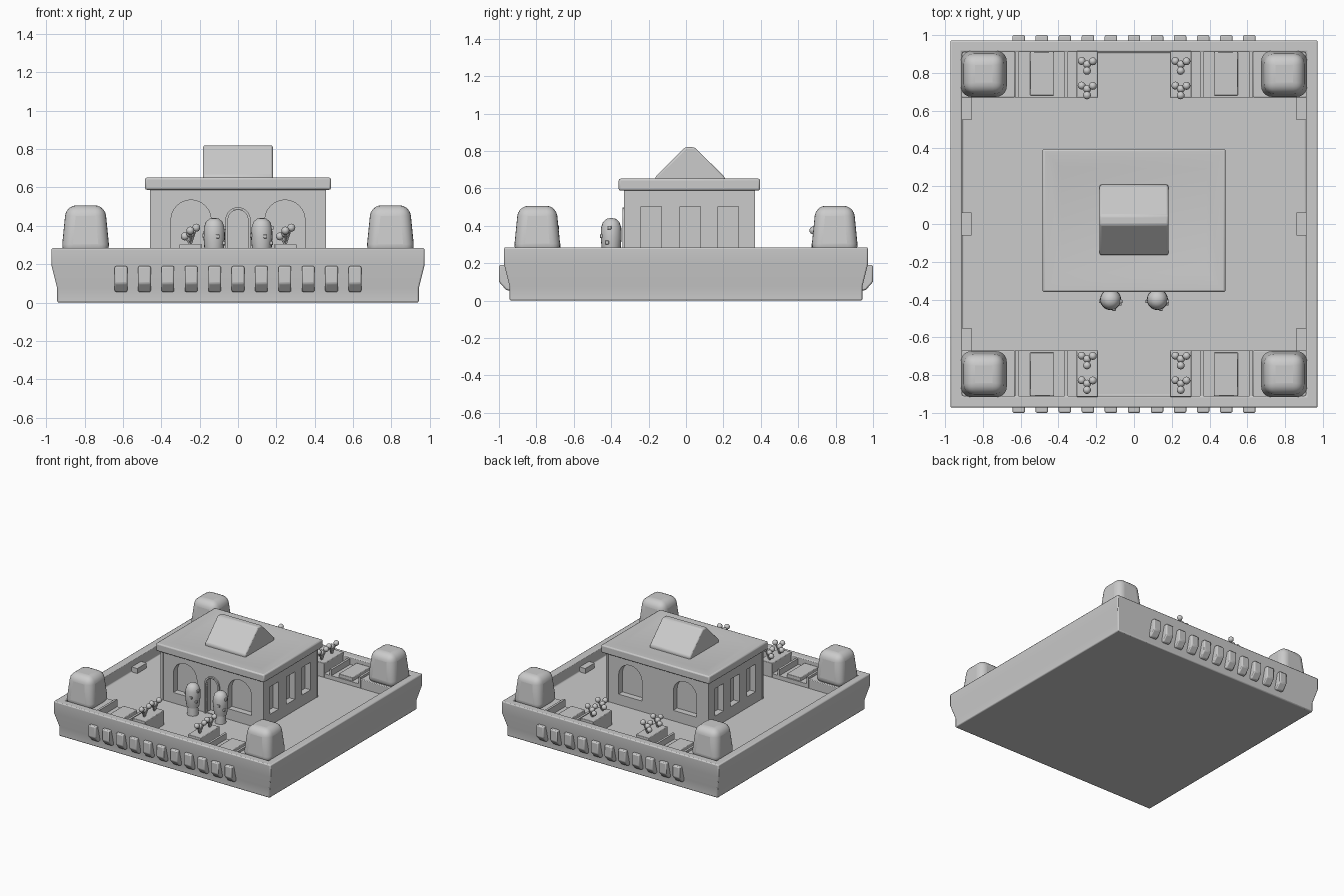
import bpy, bmesh, math
from mathutils import Vector

if "Cube" in bpy.data.objects:
    bpy.data.objects.remove(bpy.data.objects["Cube"], do_unlink=True)

stone = bpy.data.materials.new("plain grey")
stone.use_nodes = True
GREY = (0.6, 0.6, 0.6, 1)
stone.diffuse_color = GREY
stone.node_tree.nodes["Principled BSDF"].inputs["Base Color"].default_value = GREY

FLOOR = 0.19
RIM = 0.285


def finish(name, bm, bevel=0.0, segments=2, smooth=True):
    """Turn a bmesh into a named object, with optional rounded edges."""
    bmesh.ops.recalc_face_normals(bm, faces=bm.faces)
    mesh = bpy.data.meshes.new(name)
    bm.to_mesh(mesh)
    bm.free()
    mesh.materials.append(stone)
    ob = bpy.data.objects.new(name, mesh)
    bpy.context.collection.objects.link(ob)
    if bevel:
        mod = ob.modifiers.new("rounded edges", "BEVEL")
        mod.width, mod.segments = bevel, segments
        mod.limit_method = "ANGLE"
    if smooth:
        bpy.ops.object.select_all(action="DESELECT")
        ob.select_set(True)
        bpy.context.view_layer.objects.active = ob
        bpy.ops.object.shade_smooth_by_angle(angle=math.radians(35))
    return ob


def box(name, x, y, z, bevel=0.0, segments=2, taper=1.0):
    """Box from (min, max) pairs; taper narrows the top."""
    bm = bmesh.new()
    bmesh.ops.create_cube(bm, size=1)
    for v in bm.verts:
        k = taper if v.co.z > 0 else 1
        v.co = Vector((sum(x) / 2 + v.co.x * k * (x[1] - x[0]),
                       sum(y) / 2 + v.co.y * k * (y[1] - y[0]),
                       sum(z) / 2 + v.co.z * (z[1] - z[0])))
    return finish(name, bm, bevel, segments, smooth=bevel > 0)


def rings(name, levels, centre=(0, 0), bevel=0.0):
    """Stack of rectangles (half x, half y, z), capped at both ends."""
    bm = bmesh.new()
    loops = [[bm.verts.new((centre[0] + sx * a, centre[1] + sy * b, z))
              for sx, sy in ((-1, -1), (1, -1), (1, 1), (-1, 1))] for a, b, z in levels]
    for lo, hi in zip(loops, loops[1:]):
        for i in range(4):
            j = (i + 1) % 4
            bm.faces.new((lo[i], lo[j], hi[j], hi[i]))
    bm.faces.new(loops[0][::-1])
    bm.faces.new(loops[-1])
    return finish(name, bm, bevel)


def prism(name, points, axis, start, end, bevel=0.0):
    """Extrude a 2D outline (u, z) along x or y."""
    bm = bmesh.new()
    verts = [bm.verts.new((start, u, z) if axis == "x" else (u, start, z)) for u, z in points]
    face = bm.faces.new(verts)
    moved = bmesh.ops.extrude_face_region(bm, geom=[face])["geom"]
    step = Vector((end - start, 0, 0) if axis == "x" else (0, end - start, 0))
    bmesh.ops.translate(bm, vec=step, verts=[v for v in moved if isinstance(v, bmesh.types.BMVert)])
    return finish(name, bm, bevel)


def arch(cx, half, bottom, top):
    """Outline of a round-headed opening."""
    spring = top - half
    curve = [(cx + half * math.cos(math.pi * i / 12), spring + half * math.sin(math.pi * i / 12))
             for i in range(13)]
    return [(cx - half, bottom), (cx + half, bottom)] + curve


def cut(target, cutter):
    mod = target.modifiers.new("opening", "BOOLEAN")
    mod.operation, mod.object, mod.solver = "DIFFERENCE", cutter, "EXACT"
    cutter.hide_render = True
    cutter.hide_set(True)


def lathe(name, profile, x, y, steps=20):
    bm = bmesh.new()
    verts = [bm.verts.new((r, 0, z)) for r, z in profile]
    edges = [bm.edges.new(p) for p in zip(verts, verts[1:])]
    bmesh.ops.spin(bm, geom=verts + edges, axis=(0, 0, 1), cent=(0, 0, 0),
                   steps=steps, angle=math.tau)
    bmesh.ops.remove_doubles(bm, verts=bm.verts, dist=0.0005)
    bmesh.ops.translate(bm, vec=(x, y, 0), verts=bm.verts)
    return finish(name, bm)


# Walled base tray with a flared outer face and a sunken floor
rings("base_tray", [(0.943, 0.943, 0), (0.943, 0.943, 0.075), (0.972, 0.972, 0.19),
                    (0.972, 0.972, RIM), (0.91, 0.91, RIM), (0.91, 0.91, FLOOR)], bevel=0.008)

# Slanted studs along the front and back faces
for side in (-1, 1):
    for i in range(-5, 6):
        outline = [(side * 0.93, 0.055), (side * 0.96, 0.055), (side * 1.0, 0.1),
                   (side * 1.0, 0.19), (side * 0.93, 0.19)]
        prism("wall_stud", outline, "x", i * 0.122 - 0.033, i * 0.122 + 0.033, 0.008)

# Low blocks against the side walls
for side in (-1, 1):
    for y in (-0.61, 0, 0.61):
        box("side_block", sorted((side * 0.86, side * 0.92)), (y - 0.06, y + 0.06), (FLOOR - 0.01, 0.23))

# Building with recessed arches, doorway and windows
CY = 0.018
FRONT, BACK = CY - 0.345, CY + 0.345
walls = box("building_walls", (-0.455, 0.455), (FRONT, BACK), (FLOOR - 0.01, 0.6))
DEPTH = 0.05
for face, inward in ((FRONT, 1), (BACK, -1)):
    for x in (-0.245, 0.245):
        cut(walls, prism("arch_cutter", arch(x, 0.105, 0.275, 0.535), "y",
                         face - inward * 0.05, face + inward * DEPTH))
cut(walls, prism("door_cutter", arch(0, 0.052, FLOOR + 0.005, 0.483), "y", FRONT - 0.05, FRONT + DEPTH))
for side in (-1, 1):
    for y in (-0.185, CY + 0.005, 0.225):
        cut(walls, box("window_cutter", sorted((side * 0.5, side * (0.455 - DEPTH))),
                       (y - 0.055, y + 0.055), (0.28, 0.503)))

# Raised surround of the doorway
surround = prism("door_surround", arch(0, 0.066, FLOOR, 0.497), "y", FRONT - 0.012, FRONT + 0.01)
cut(surround, prism("surround_cutter", arch(0, 0.052, FLOOR - 0.02, 0.483), "y", FRONT - 0.1, FRONT + 0.1))

# Corner strips of the building
for sx in (-1, 1):
    for y in (FRONT, BACK):
        box("corner_strip", (sx * 0.45 - 0.01, sx * 0.45 + 0.01), (y - 0.005, y + 0.005), (FLOOR, 0.6))

# Roof slab with a shallow dish, and the gabled lantern on top
rings("roof_slab", [(0.485, 0.378, 0.588), (0.485, 0.378, 0.652), (0.455, 0.348, 0.652),
                    (0.385, 0.275, 0.64)], (0, CY), 0.01)
prism("roof_lantern", [(-0.165, 0.63), (0.208, 0.63), (0.208, 0.66), (0.045, 0.82),
                       (-0.004, 0.82), (-0.165, 0.66)], "x", -0.182, 0.182, 0.01)

# Pair of rounded guardian figures beside the doorway
for sx in (-1, 1):
    x, y = sx * 0.124, -0.4
    lathe("guardian_body", [(0, 0.25), (0.046, 0.255), (0.052, 0.29), (0.056, 0.34), (0.054, 0.39),
                            (0.044, 0.42), (0.025, 0.437), (0, 0.442)], x, y)
    lathe("guardian_foot", [(0, FLOOR), (0.042, FLOOR), (0.038, 0.26), (0, 0.26)], x, y)
    for angle, z in ((-70, 0.345), (-25, 0.31), (-10, 0.39), (-170, 0.35)):
        px = x + 0.053 * math.cos(math.radians(angle))
        py = y + 0.053 * math.sin(math.radians(angle))
        box("guardian_button", (px - 0.01, px + 0.01), (py - 0.01, py + 0.01), (z - 0.01, z + 0.01), 0.003)

# Corner gardens: planters, benches, clipped trees and flowers
for sx in (-1, 1):
    for sy in (-1, 1):
        def span(a, b, s):
            return sorted((s * a, s * b))
        ys = span(0.67, 0.915, sy)
        base = FLOOR - 0.01
        box("tree_planter", span(0.63, 0.915, sx), ys, (base, 0.265), 0.005)
        box("garden_tree", span(0.668, 0.922, sx), span(0.668, 0.922, sy), (0.25, 0.507), 0.055, 5, 0.8)
        box("garden_step", span(0.305, 0.63, sx), ys, (base, 0.222))
        box("bench_seat", span(0.425, 0.55, sx), span(0.68, 0.91, sy), (base, 0.25), 0.004)
        box("bench_back", span(0.612, 0.63, sx), ys, (base, 0.28))
        box("bench_ledge", span(0.35, 0.368, sx), ys, (base, 0.27))
        box("flower_planter", span(0.19, 0.305, sx), ys, (base, 0.305), 0.004)
        for y in (0.715, 0.845):
            cx, cy = sx * 0.248, sy * y
            for i, height in enumerate((0.39, 0.345, 0.375, 0.36)):
                turn = math.tau * i / 3 + 0.5
                reach = 0.034 if i < 3 else 0
                top = Vector((cx + reach * math.cos(turn), cy + reach * math.sin(turn), height))
                foot = Vector((cx, cy, 0.3))
                bm = bmesh.new()
                bmesh.ops.create_uvsphere(bm, u_segments=12, v_segments=8, radius=0.021)
                bmesh.ops.translate(bm, vec=top, verts=bm.verts)
                stem = bmesh.ops.create_cone(bm, cap_ends=True, segments=6, radius1=0.006,
                                             radius2=0.006, depth=(top - foot).length)["verts"]
                turned = (top - foot).to_track_quat("Z", "Y").to_matrix()
                bmesh.ops.rotate(bm, cent=(0, 0, 0), matrix=turned, verts=stem)
                bmesh.ops.translate(bm, vec=(top + foot) / 2, verts=stem)
                finish("flower", bm)
